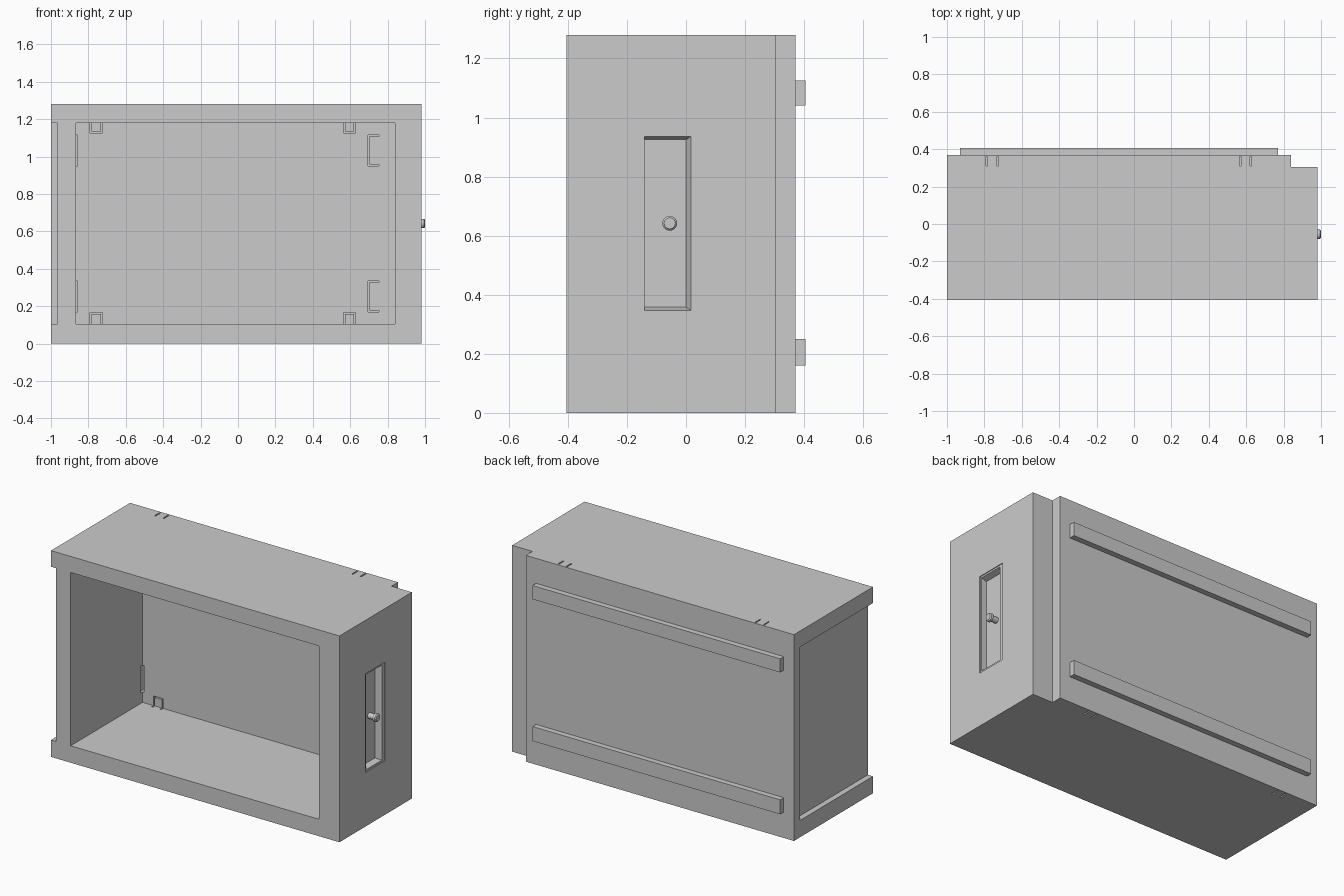
import bpy, bmesh, math

if "Cube" in bpy.data.objects:
    bpy.data.objects.remove(bpy.data.objects["Cube"])

grey = bpy.data.materials.new("plain grey")
grey.diffuse_color = (0.6, 0.6, 0.6, 1)
grey.use_nodes = True
grey.node_tree.nodes["Principled BSDF"].inputs["Base Color"].default_value = grey.diffuse_color


def make(name, bm):
    bmesh.ops.recalc_face_normals(bm, faces=bm.faces)
    me = bpy.data.meshes.new(name)
    bm.to_mesh(me)
    bm.free()
    me.materials.append(grey)
    ob = bpy.data.objects.new(name, me)
    bpy.context.collection.objects.link(ob)
    return ob


def loft(name, a, b):
    """Solid between two matching rings of points."""
    bm = bmesh.new()
    va, vb = ([bm.verts.new(p) for p in ring] for ring in (a, b))
    bm.faces.new(va)
    bm.faces.new(vb[::-1])
    for i in range(len(va)):
        j = (i + 1) % len(va)
        bm.faces.new((va[i], va[j], vb[j], vb[i]))
    return make(name, bm)


def rect(x, y0, y1, z0, z1):
    return [(x, y0, z0), (x, y1, z0), (x, y1, z1), (x, y0, z1)]


def box(name, x0, x1, y0, y1, z0, z1):
    return loft(name, rect(x0, y0, y1, z0, z1), rect(x1, y0, y1, z0, z1))


def cut(target, cutter):
    mod = target.modifiers.new("cut", 'BOOLEAN')
    mod.operation = 'DIFFERENCE'
    mod.solver = 'EXACT'
    mod.object = cutter
    bpy.context.view_layer.objects.active = target
    bpy.ops.object.modifier_apply(modifier=mod.name)
    bpy.data.objects.remove(cutter)


# Cabinet body with a stepped back corner
plan = [(-1, -.405), (.98, -.405), (.98, .305), (.84, .305), (.84, .37), (-1, .37)]
body = loft("cabinet_body", [(x, y, 0) for x, y in plan], [(x, y, 1.28) for x, y in plan])

# Open front compartment and shallow recess on the left side
cut(body, box("cavity", -.865, .84, -.6, .30, .105, 1.18))
cut(body, box("side_recess", -1.1, -.965, -.6, .31, .105, 1.18))

# Handle pocket: shallow step, then a pocket with sloped walls
cut(body, box("pocket_step", .975, 1.1, -.15, .043, .335, .947))
cut(body, loft("pocket", rect(.94, -.14, 0, .358, .925), rect(.98, -.14, .02, .345, .938)))

# Staple-shaped slots through the floor and ceiling at the back
T = .008
for x in (-.79, .563):
    for z0, z1, bar in ((-.1, .165, .157), (1.125, 1.4, 1.125)):
        for lx in (x, x + .065 - T):
            cut(body, box("slot_leg", lx, lx + T, .31, .36, z0, z1))
            # open the leg on the inner back face
            cut(body, box("slot_mouth", lx, lx + T, .28, .34, max(z0, .1), min(z1, 1.19)))
        cut(body, box("slot_bar", x, x + .065, .28, .36, bar, bar + T))

# Side slots in the back panel
for z in (.17, .95):
    cut(body, box("left_slot", -.88, -.857, .28, .35, z, z + .165))
    cut(body, box("right_slot", .695, .695 + T, .28, .35, z, z + .165))
    for zz in (z, z + .165 - T):
        cut(body, box("right_slot_leg", .695, .755, .28, .35, zz, zz + T))
    box("slot_plate", .755, .84, .296, .302, z + .008, z + .157)

# Rear mounting rails
for name, z0, z1 in (("lower_rail", .16, .25), ("upper_rail", 1.04, 1.125)):
    box(name, -.93, .77, .37, .405, z0, z1)


# Turned knob in the pocket
def ring(x, r, n=20):
    return [(x, -.055 + r * math.cos(2 * math.pi * i / n),
             .642 + r * math.sin(2 * math.pi * i / n)) for i in range(n)]


for name, x0, r0, x1, r1 in (("knob_stem", .938, .018, .981, .018),
                             ("knob_head", .98, .025, .994, .025),
                             ("knob_cap", .994, .025, 1.0, .019)):
    ob = loft(name, ring(x0, r0), ring(x1, r1))
    bpy.ops.object.select_all(action='DESELECT')
    ob.select_set(True)
    bpy.context.view_layer.objects.active = ob
    bpy.ops.object.shade_smooth_by_angle(angle=math.radians(35))
